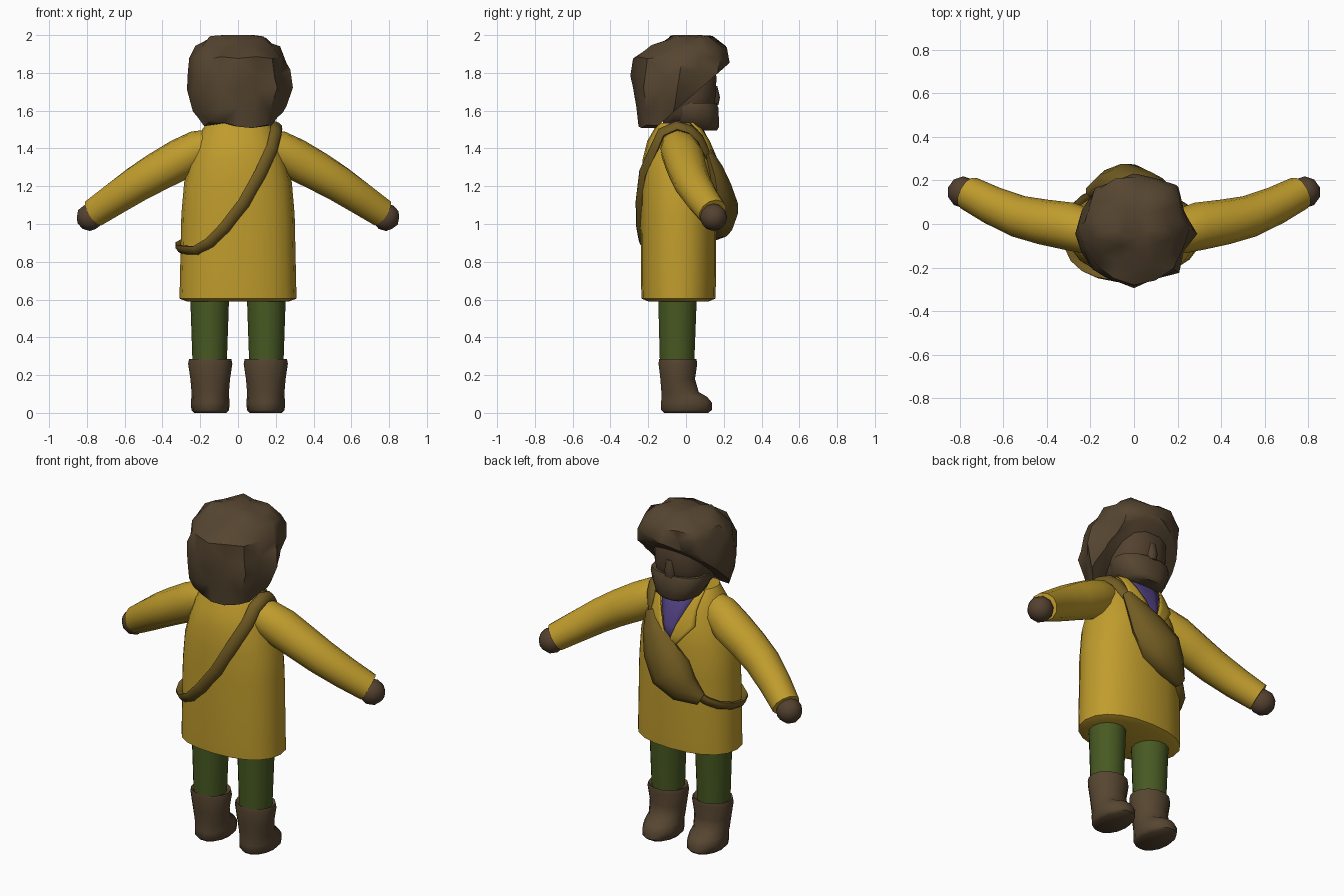
import bpy, bmesh, math, random
from mathutils import Vector

if "Cube" in bpy.data.objects:
    bpy.data.objects.remove(bpy.data.objects["Cube"])

random.seed(11)

def mat(name, r, g, b):
    m = bpy.data.materials.new(name)
    m.diffuse_color = (r, g, b, 1)
    m.use_nodes = True
    m.node_tree.nodes["Principled BSDF"].inputs["Base Color"].default_value = m.diffuse_color
    return m

YELLOW = mat("coat yellow", 0.53, 0.335, 0.026)
GREEN = mat("trouser green", 0.064, 0.10, 0.016)
PURPLE = mat("shirt purple", 0.088, 0.058, 0.24)
STRAP = mat("bag olive brown", 0.165, 0.105, 0.016)
HAIR = mat("hair brown", 0.092, 0.060, 0.030)
SKIN = mat("skin brown", 0.088, 0.053, 0.029)
BOOT = mat("boot brown", 0.095, 0.061, 0.031)

def finish(bm, name, m, angle=50):
    bmesh.ops.recalc_face_normals(bm, faces=bm.faces)
    me = bpy.data.meshes.new(name)
    bm.to_mesh(me)
    bm.free()
    me.materials.append(m)
    ob = bpy.data.objects.new(name, me)
    bpy.context.collection.objects.link(ob)
    bpy.ops.object.select_all(action='DESELECT')
    ob.select_set(True)
    bpy.context.view_layer.objects.active = ob
    bpy.ops.object.shade_smooth_by_angle(angle=math.radians(angle))
    return ob

def skin_rings(bm, rings, closed=False):
    vs = [[bm.verts.new(p) for p in r] for r in rings]
    n = len(vs[0])
    pairs = list(zip(vs, vs[1:])) + ([(vs[-1], vs[0])] if closed else [])
    for a, b in pairs:
        for i in range(n):
            j = (i + 1) % n
            bm.faces.new((a[i], a[j], b[j], b[i]))
    if not closed:
        bm.faces.new(vs[0])
        bm.faces.new(vs[-1])

def spow(v, e):
    return math.copysign(abs(v) ** e, v)

def loft(name, rings, m, n=14, power=2, cx=0, wobble=None, cut=None, angle=50):
    """Stack of horizontal rings: (z, back y, front y, half width)."""
    bm = bmesh.new()
    out = []
    for z, y0, y1, rx in rings:
        ring = []
        for i in range(n):
            a = 2 * math.pi * i / n
            k = 1 + (wobble[i] + random.uniform(-.05, .05) if wobble else 0)
            dz = random.uniform(-.025, .02) if wobble and z < 1.99 else 0
            ring.append((cx + rx * k * spow(math.cos(a), 2 / power),
                         (y0 + y1) / 2 + (y1 - y0) / 2 * k * spow(math.sin(a), 2 / power), z + dz))
        out.append(ring)
    skin_rings(bm, out)
    if cut:
        co, no = cut
        bmesh.ops.triangulate(bm, faces=bm.faces[:])
        bmesh.ops.bisect_plane(bm, geom=bm.verts[:] + bm.edges[:] + bm.faces[:],
                               plane_co=co, plane_no=no, clear_outer=True)
        bmesh.ops.holes_fill(bm, edges=[e for e in bm.edges if e.is_boundary])
    return finish(bm, name, m, angle)

def sweep(name, pts, m, n=10, closed=False, centre=None):
    """Tube along points: (x, y, z, half width, half thickness)."""
    bm = bmesh.new()
    P = [Vector(p[:3]) for p in pts]
    rings, c = [], len(P)
    for i, p in enumerate(pts):
        a = P[i - 1] if closed or i else P[0]
        b = P[(i + 1) % c] if closed or i < c - 1 else P[-1]
        t = (b - a).normalized()
        o = (P[i] - Vector(centre)) if centre else Vector((0, 0, 1))
        side = t.cross(o).normalized()
        up = side.cross(t)
        rings.append([P[i] + side * p[3] * math.cos(k * 2 * math.pi / n)
                      + up * p[4] * math.sin(k * 2 * math.pi / n) for k in range(n)])
    skin_rings(bm, rings, closed)
    return finish(bm, name, m)

# Coat
ROUND = 2.25
COAT = [(0.59, -.20, .12, .27), (0.605, -.235, .155, .31), (0.68, -.238, .158, .308),
        (1.05, -.24, .16, .30), (1.22, -.238, .16, .285), (1.34, -.23, .145, .25),
        (1.44, -.205, .11, .215), (1.50, -.17, .08, .19), (1.535, -.16, .055, .165)]
loft("coat", COAT, YELLOW, n=20, power=ROUND)

def coat_y(x, z, side=1):
    """Depth of the coat surface, side 1 chest, side -1 back."""
    for a, b in zip(COAT, COAT[1:]):
        if a[0] <= z <= b[0]:
            t = (z - a[0]) / (b[0] - a[0])
            y0, y1, rx = (a[i] + (b[i] - a[i]) * t for i in (1, 2, 3))
            u = max(0, 1 - abs(x / rx) ** ROUND)
            return (y0 + y1) / 2 + side * (y1 - y0) / 2 * u ** (1 / ROUND)
    return 0.05

def chest_plate(name, rows, off, m):
    """Sheet lying on the coat front, rows of (z, x from, x to)."""
    bm = bmesh.new()
    cols = 5
    g = [[bm.verts.new((a + (b - a) * i / (cols - 1),
                        coat_y(a + (b - a) * i / (cols - 1), z) + off, z))
          for i in range(cols)] for z, a, b in rows]
    for r, s in zip(g, g[1:]):
        for i in range(cols - 1):
            bm.faces.new((r[i], r[i + 1], s[i + 1], s[i]))
    ob = finish(bm, name, m)
    mod = ob.modifiers.new("thickness", 'SOLIDIFY')
    mod.thickness, mod.offset = 0.008, 0

# Shirt opening and lapels
chest_plate("shirt_front", [(1.24, -.005, .005), (1.34, -.04, .04), (1.44, -.08, .08),
                            (1.50, -.105, .105), (1.535, -.11, .11)], .008, PURPLE)
for s, n in ((-1, "left"), (1, "right")):
    chest_plate("lapel_" + n, [(1.20, 0, s * .02), (1.30, s * .025, s * .10), (1.36, s * .048, s * .15),
                               (1.44, s * .083, s * .14), (1.50, s * .108, s * .145),
                               (1.535, s * .115, s * .145)], .02, YELLOW)
loft("shirt_neck", [(1.48, -.13, .06, .13), (1.56, -.12, .06, .11)], PURPLE)

# Arms, hands, legs and boots
for s, n in ((-1, "left"), (1, "right")):
    sweep("sleeve_" + n, [(s * x, y, z, r, r) for x, y, z, r in
          ((.13, -.05, 1.42, .085), (.21, -.035, 1.395, .102), (.30, -.01, 1.345, .11),
           (.42, .01, 1.28, .104), (.53, .035, 1.215, .097), (.65, .085, 1.135, .088),
           (.76, .142, 1.06, .079))], YELLOW, n=12)
    bm = bmesh.new()
    bmesh.ops.create_icosphere(bm, subdivisions=2, radius=.073)
    bmesh.ops.translate(bm, verts=bm.verts, vec=(s * .784, .146, 1.036))
    finish(bm, "hand_" + n, SKIN)
    loft("trouser_leg_" + n, [(.24, -.14, .045, .09), (.62, -.15, .06, .103)], GREEN, cx=s * .15)
    loft("boot_" + n, [(0, -.12, .12, .085), (.015, -.135, .14, .10), (.055, -.135, .14, .102),
                       (.085, -.133, .115, .10), (.11, -.133, .07, .099), (.18, -.138, .05, .105),
                       (.26, -.148, .062, .117), (.285, -.145, .058, .112), (.275, -.13, .045, .095)],
         BOOT, cx=s * .147)

# Head, nose and beard
loft("head", [(1.53, -.12, .06, .10), (1.58, -.14, .14, .15), (1.68, -.15, .16, .165),
              (1.78, -.15, .165, .165), (1.88, -.13, .13, .14)], SKIN, power=2.4)
loft("nose", [(1.63, .13, .172, .03), (1.67, .13, .18, .03), (1.73, .13, .166, .022)], SKIN, n=8)
loft("beard", [(1.495, .02, .165, .085), (1.515, -.06, .178, .13), (1.57, -.08, .176, .158),
               (1.615, -.08, .174, .17), (1.64, -.06, .163, .166)], HAIR, power=2.4)

# Hair: lumpy mass cut away over the face
lumps = [.03 * (-1) ** i + random.uniform(-.04, .03) for i in range(16)]
loft("hair", [(1.53, -.255, .10, .20), (1.61, -.27, .15, .24), (1.71, -.28, .19, .272),
              (1.80, -.285, .225, .265), (1.87, -.275, .235, .25), (1.93, -.20, .22, .22),
              (1.98, -.12, .15, .16), (2.0, -.07, .07, .08)],
     HAIR, n=16, wobble=lumps, cut=((0, .0, 1.65), (0, .66, -.75)))

# Shoulder strap loop, with the pouch bulging on the chest
def on_coat(x, z, side):
    return (x, coat_y(x, z, side) + side * .008, z, .035, .017)

back = [on_coat(x, z, -1) for x, z in
        ((.18, 1.40), (.12, 1.27), (.03, 1.11), (-.07, .98), (-.15, .90), (-.22, .86), (-.27, .86))]
front = [on_coat(x, z, 1) for x, z in
         ((-.27, .90), (-.22, .93), (-.14, .98), (-.05, 1.08), (.03, 1.18), (.10, 1.29), (.15, 1.39))]
sweep("strap", [(.205, -.05, 1.52, .035, .02), (.20, -.13, 1.485, .035, .018)] + back +
      [(-.305, -.08, .865, .034, .017), (-.305, 0, .88, .034, .017)] + front +
      [(.18, .07, 1.455, .035, .018), (.198, .02, 1.50, .035, .018)],
      STRAP, n=8, closed=True, centre=(0, -.04, 1.2))
sweep("pouch", [(.15, .12, 1.38, .03, .02), (.11, .155, 1.29, .07, .04), (.05, .175, 1.19, .115, .065),
                (-.03, .18, 1.08, .135, .10), (-.11, .175, 1.00, .095, .075), (-.20, .145, .945, .04, .03)],
      STRAP, n=10, centre=(0, -.6, 1.15))
